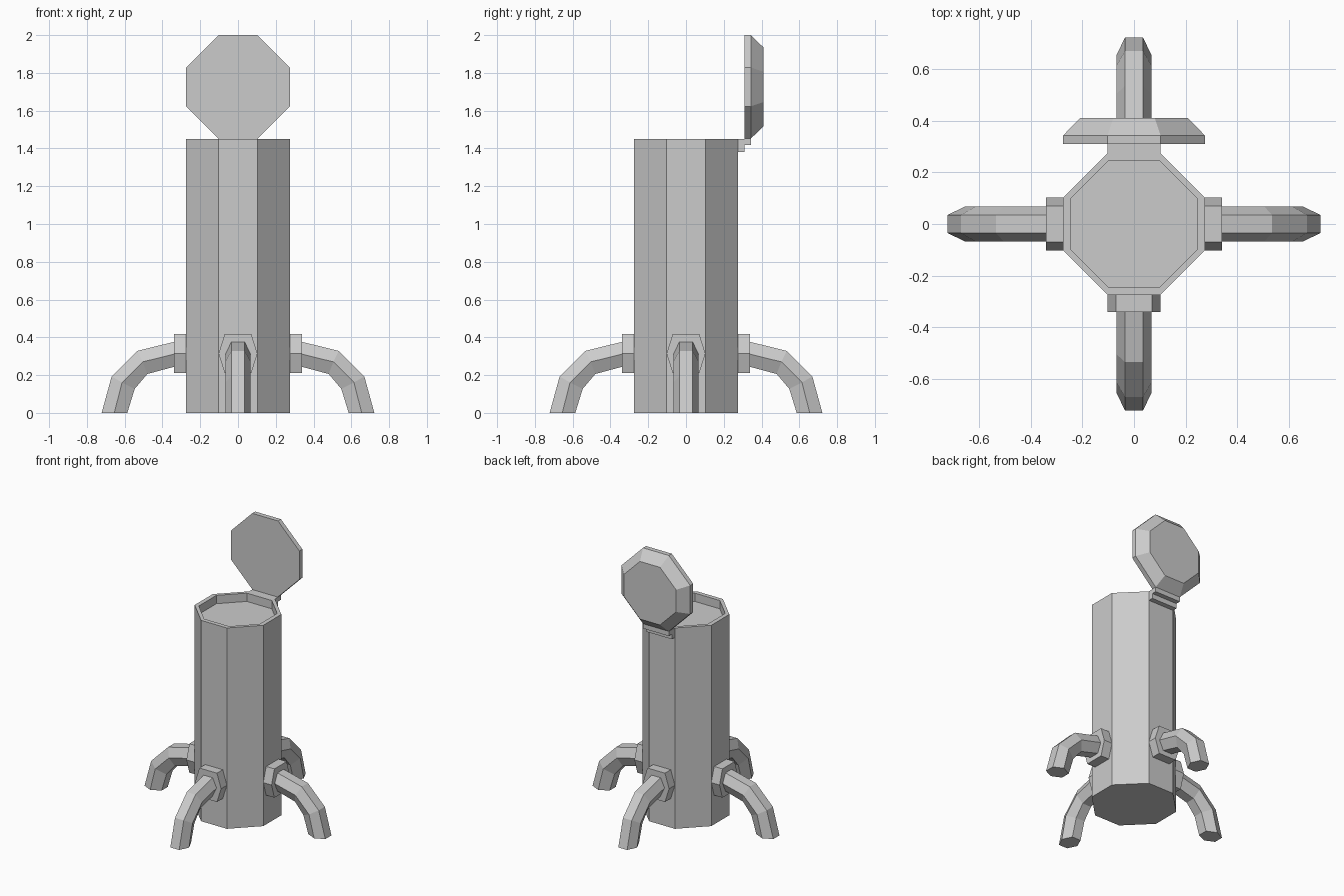
import bpy, bmesh
from math import pi
from mathutils import Matrix

if "Cube" in bpy.data.objects:
    bpy.data.objects.remove(bpy.data.objects["Cube"])


def skin(name, rings):
    """Join equal-sized rings of points into a closed solid."""
    bm = bmesh.new()
    loops = [[bm.verts.new(p) for p in ring] for ring in rings]
    n = len(loops[0])
    for a, b in zip(loops, loops[1:]):
        for i in range(n):
            j = (i + 1) % n
            bm.faces.new((a[i], a[j], b[j], b[i]))
    bm.faces.new(loops[0])
    bm.faces.new(loops[-1])
    bmesh.ops.recalc_face_normals(bm, faces=bm.faces)
    mesh = bpy.data.meshes.new(name)
    bm.to_mesh(mesh)
    bm.free()
    obj = bpy.data.objects.new(name, mesh)
    bpy.context.collection.objects.link(obj)
    return obj


def octagon(r, h):
    """Octagon with flat-to-centre distance r and half side h on the axes."""
    return [(r, -h), (r, h), (h, r), (-h, r), (-r, h), (-r, -h), (-h, -r), (h, -r)]


def box(name, x, y0, y1, z0, z1):
    return skin(name, [[(-x, y0, z), (x, y0, z), (x, y1, z), (-x, y1, z)]
                       for z in (z0, z1)])


# Octagonal body with a sunken top
skin("body", [[(x, y, z) for x, y in octagon(r, h)]
              for r, h, z in ((0.274, 0.103, 0), (0.274, 0.103, 1.45),
                              (0.243, 0.1, 1.45), (0.243, 0.1, 1.39))])

# Open lid standing upright at the back, bevelled on its outer side
skin("lid", [[(x, y, 1.726 + z) for x, z in octagon(r, h)]
             for r, h, y in ((0.274, 0.103, 0.309), (0.274, 0.103, 0.343),
                             (0.208, 0.08, 0.411))])

# Stepped hinge
box("hinge_lower", 0.103, 0.27, 0.309, 1.382, 1.45)
box("hinge_upper", 0.103, 0.309, 0.343, 1.418, 1.453)

# Leg side profiles (distance from axis, height)
OUTER = [(0.335, 0.377), (0.534, 0.328), (0.669, 0.193), (0.722, 0)]
MIDDLE = [(0.335, 0.312), (0.505, 0.270), (0.614, 0.161), (0.655, 0)]
INNER = [(0.335, 0.245), (0.480, 0.206), (0.547, 0.127), (0.586, 0)]
leg_rings = [[(o[0], -0.035, o[1]), (o[0], 0.035, o[1]), (m[0], 0.067, m[1]),
              (i[0], 0.035, i[1]), (i[0], -0.035, i[1]), (m[0], -0.067, m[1])]
             for o, m, i in zip(OUTER, MIDDLE, INNER)]

# Hexagonal collar where each leg meets the body
HEX = [(-0.07, 0.418), (0.07, 0.418), (0.103, 0.314),
       (0.07, 0.21), (-0.07, 0.21), (-0.103, 0.314)]
collar_rings = [[(x, y, z) for y, z in HEX] for x in (0.27, 0.34)]

for k, side in enumerate(("right", "back", "left", "front")):
    turn = Matrix.Rotation(k * pi / 2, 4, 'Z')
    for part, rings in (("leg", leg_rings), ("collar", collar_rings)):
        skin(f"{side}_{part}", rings).data.transform(turn)
